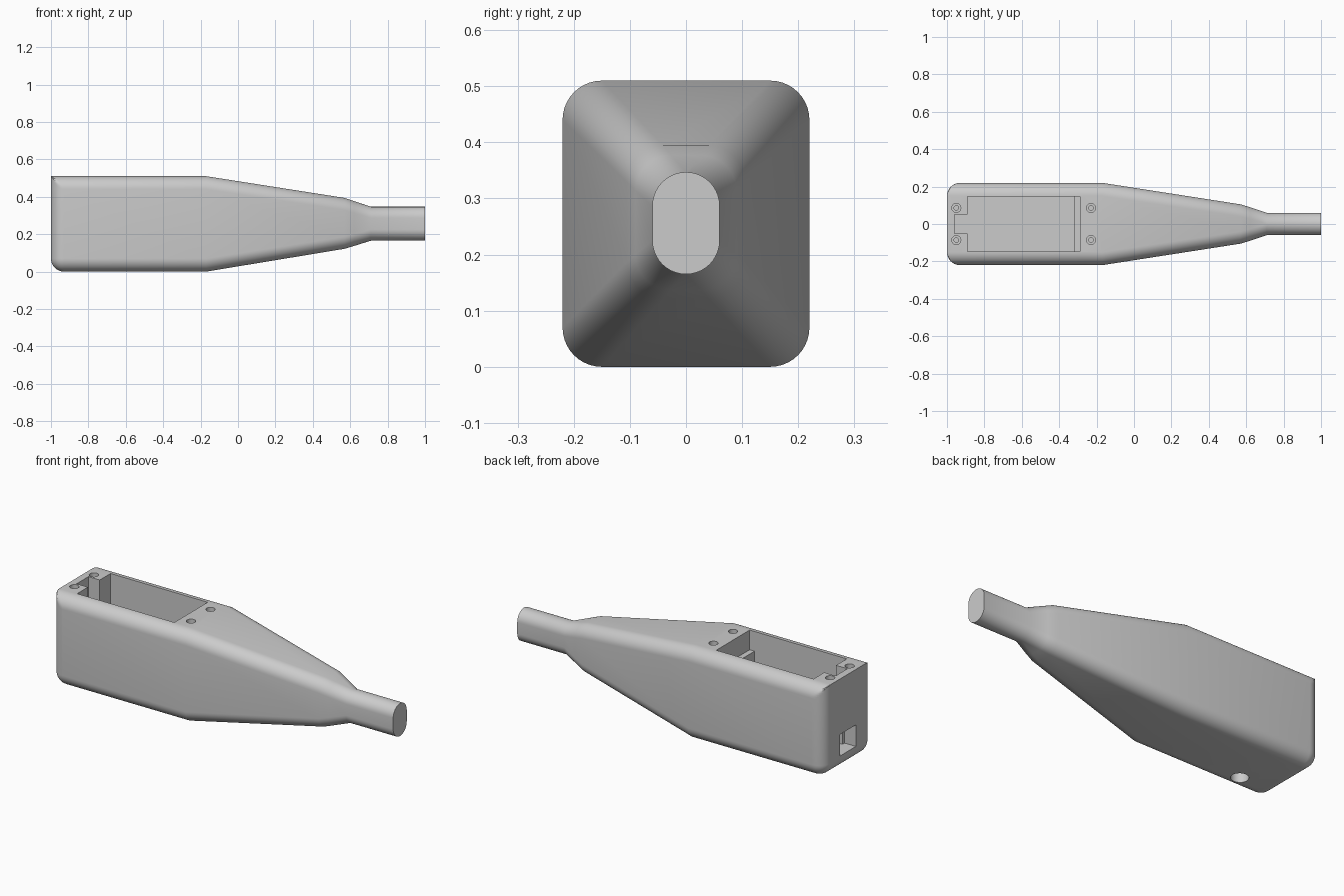
import bpy, bmesh
from math import sin, cos, pi, sqrt

if "Cube" in bpy.data.objects:
    bpy.data.objects.remove(bpy.data.objects["Cube"], do_unlink=True)

grey = bpy.data.materials.new("plain grey")
grey.use_nodes = True
COLOUR = (0.6, 0.6, 0.6, 1)
grey.diffuse_color = COLOUR
grey.node_tree.nodes["Principled BSDF"].inputs["Base Color"].default_value = COLOUR

STEPS = 10     # segments per rounded corner
ROUND = 0.07   # edge radius of the housing


def section(x, half, low, high, r_top, r_low, clamp):
    """Rounded rectangle across the x axis, clipped sideways at clamp."""
    pts = []
    for k, (sy, top) in enumerate([(1, True), (-1, True), (-1, False), (1, False)]):
        r = r_top if top else r_low
        cz = high - r if top else low + r
        for i in range(STEPS + 1):
            a = (k + i / STEPS) * pi / 2
            y = sy * (half - r) + r * cos(a)
            pts.append((x, max(-clamp, min(clamp, y)), cz + r * sin(a)))
    return pts


def finish(name, bm):
    bmesh.ops.remove_doubles(bm, verts=bm.verts, dist=0.0002)
    bmesh.ops.recalc_face_normals(bm, faces=bm.faces)
    mesh = bpy.data.meshes.new(name)
    bm.to_mesh(mesh)
    bm.free()
    mesh.materials.append(grey)
    obj = bpy.data.objects.new(name, mesh)
    bpy.context.collection.objects.link(obj)
    return obj


def loft(name, sections):
    bm = bmesh.new()
    rings = [[bm.verts.new(p) for p in s] for s in sections]
    for a, b in zip(rings, rings[1:]):
        for i in range(len(a)):
            j = (i + 1) % len(a)
            bm.faces.new((a[i], a[j], b[j], b[i]))
    bm.faces.new(rings[0])
    bm.faces.new(rings[-1])
    return finish(name, bm)


def box(name, lo, hi):
    bm = bmesh.new()
    bmesh.ops.create_cube(bm, size=1)
    for v in bm.verts:
        v.co = [l + (c + 0.5) * (h - l) for c, l, h in zip(v.co, lo, hi)]
    return finish(name, bm)


def cylinder(name, x, y, low, high, r):
    bm = bmesh.new()
    bmesh.ops.create_cone(bm, cap_ends=True, segments=32, radius1=r, radius2=r,
                          depth=high - low)
    bmesh.ops.translate(bm, verts=bm.verts, vec=(x, y, (low + high) / 2))
    return finish(name, bm)


# Housing: rounded blunt end with a sharp top edge, then taper, collar and tube
rings = []
for i in range(STEPS + 1):
    a = i / STEPS * pi / 2
    inset = ROUND * (1 - sin(a))
    rings.append(section(-1 + ROUND * (1 - cos(a)), 0.22, 0, 0.51, ROUND, ROUND, 0.22 - inset))
    # bottom corners shrink with the inset so the end rounds like a ball
    low = section(rings[-1][0][0], 0.22 - inset, inset, 0.51, ROUND, ROUND - inset, 1)
    rings[-1][2 * STEPS + 2:] = low[2 * STEPS + 2:]
rings += [section(x, half, low, high, r, r, 1) for x, half, low, high, r in [
    (-0.17, 0.22, 0, 0.51, 0.07),
    (0.57, 0.105, 0.122, 0.394, 0.065),
    (0.62, 0.09, 0.137, 0.377, 0.063),
    (0.71, 0.06, 0.165, 0.347, 0.06),
    (1.0, 0.06, 0.165, 0.347, 0.06)]]
housing = loft("housing", rings)

# Openings: battery bay, its ledge, cable notch, end port, underside hole
FLOOR = 0.08
cutters = [
    box("bay_cutter", (-0.89, -0.147, FLOOR), (-0.32, 0.147, 0.6)),
    box("ledge_cutter", (-0.4, -0.147, 0.4), (-0.29, 0.147, 0.6)),
    box("notch_cutter", (-0.96, -0.052, FLOOR), (-0.85, 0.052, 0.6)),
    box("port_cutter", (-1.1, -0.07, FLOOR), (-0.93, 0.07, 0.2)),
    cylinder("underside_cutter", -0.77, -0.12, -0.1, 0.06, 0.045),
]
# Stepped screw holes
for x in (-0.95, -0.23):
    for y in (-0.086, 0.086):
        cutters.append(cylinder("screw_head_cutter", x, y, 0.48, 0.6, 0.024))
        cutters.append(cylinder("screw_shaft_cutter", x, y, 0.36, 0.6, 0.012))

bpy.ops.object.select_all(action="DESELECT")
housing.select_set(True)
bpy.context.view_layer.objects.active = housing
for cutter in cutters:
    mod = housing.modifiers.new("cut", "BOOLEAN")
    mod.operation = "DIFFERENCE"
    mod.solver = "EXACT"
    mod.object = cutter
    bpy.ops.object.modifier_apply(modifier=mod.name)
    bpy.data.objects.remove(cutter, do_unlink=True)

bpy.ops.object.shade_smooth_by_angle(angle=0.5)
